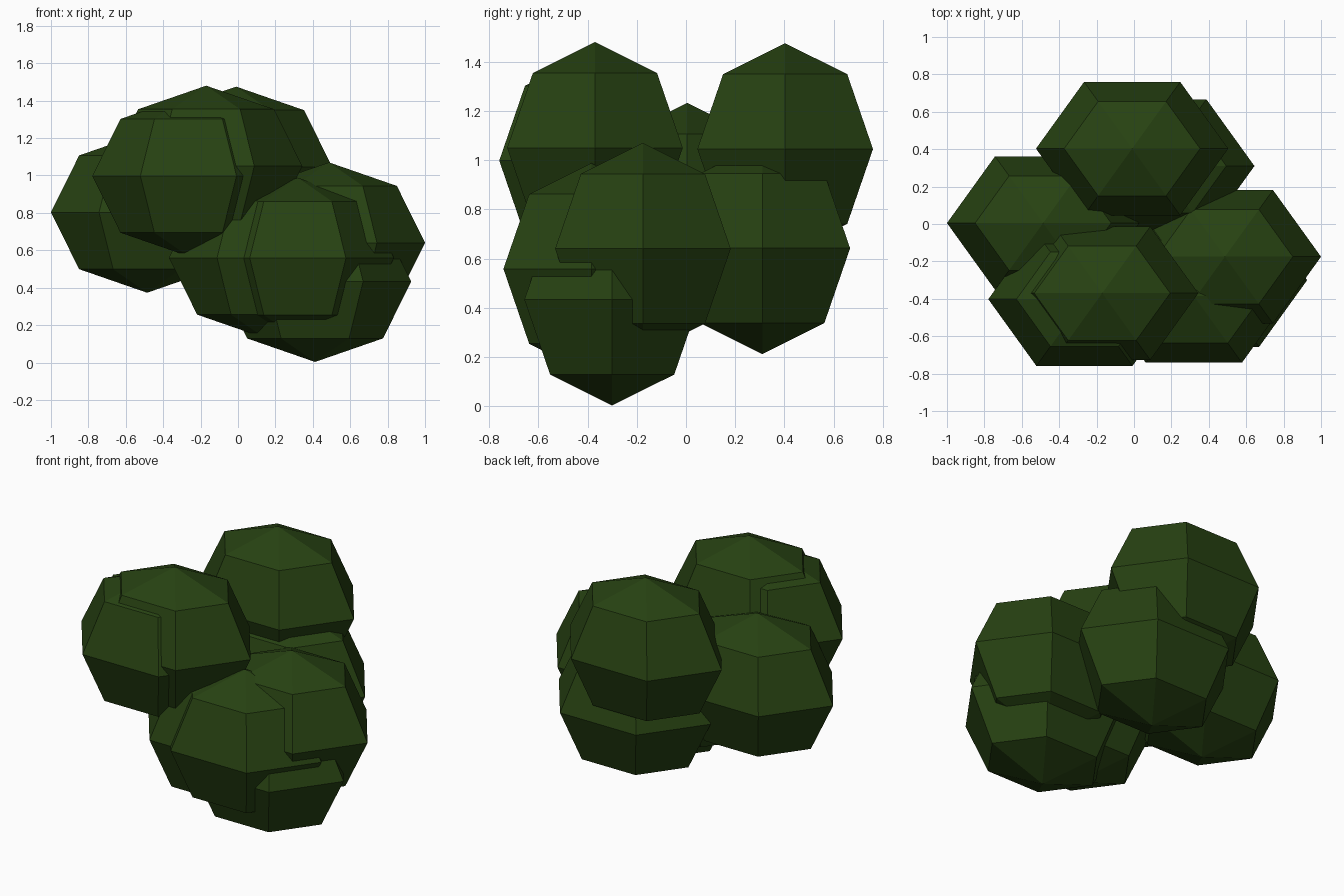
import bpy, bmesh, math
from mathutils import Matrix

if "Cube" in bpy.data.objects:
    bpy.data.objects.remove(bpy.data.objects["Cube"])

leaf = bpy.data.materials.new("dark leaf green")
leaf.diffuse_color = (0.02, 0.054, 0.006, 1)
leaf.use_nodes = True
leaf.node_tree.nodes["Principled BSDF"].inputs["Base Color"].default_value = leaf.diffuse_color

# Every foliage clump is the same squashed six-sided ball
RX, RY, RZ = 0.514, 0.412, 0.43


def clump(name, centre):
    bm = bmesh.new()
    bmesh.ops.create_uvsphere(bm, u_segments=6, v_segments=4, radius=1)
    # put a corner of the hexagon on the x axis
    v = max(bm.verts, key=lambda p: math.hypot(p.co.x, p.co.y))
    turn = -math.atan2(v.co.y, v.co.x)
    bm.transform(Matrix.Diagonal((RX, RY, RZ, 1)) @ Matrix.Rotation(turn, 4, 'Z'))
    me = bpy.data.meshes.new(name)
    bm.to_mesh(me)
    bm.free()
    me.materials.append(leaf)
    ob = bpy.data.objects.new(name, me)
    ob.location = centre
    bpy.context.collection.objects.link(ob)


# Clump centres
clump("top_front_clump", (-0.17, -0.37, 1.05))
clump("top_back_clump", (-0.01, 0.403, 1.045))
clump("upper_left_clump", (-0.265, -0.402, 0.998))
clump("left_clump", (-0.486, 0.005, 0.803))
clump("right_clump", (0.486, -0.175, 0.64))
clump("bottom_clump", (0.412, -0.30, 0.433))
clump("front_clump", (0.32, -0.385, 0.558))
clump("lower_middle_clump", (0.145, -0.34, 0.56))
clump("lower_back_clump", (0.13, 0.31, 0.642))
